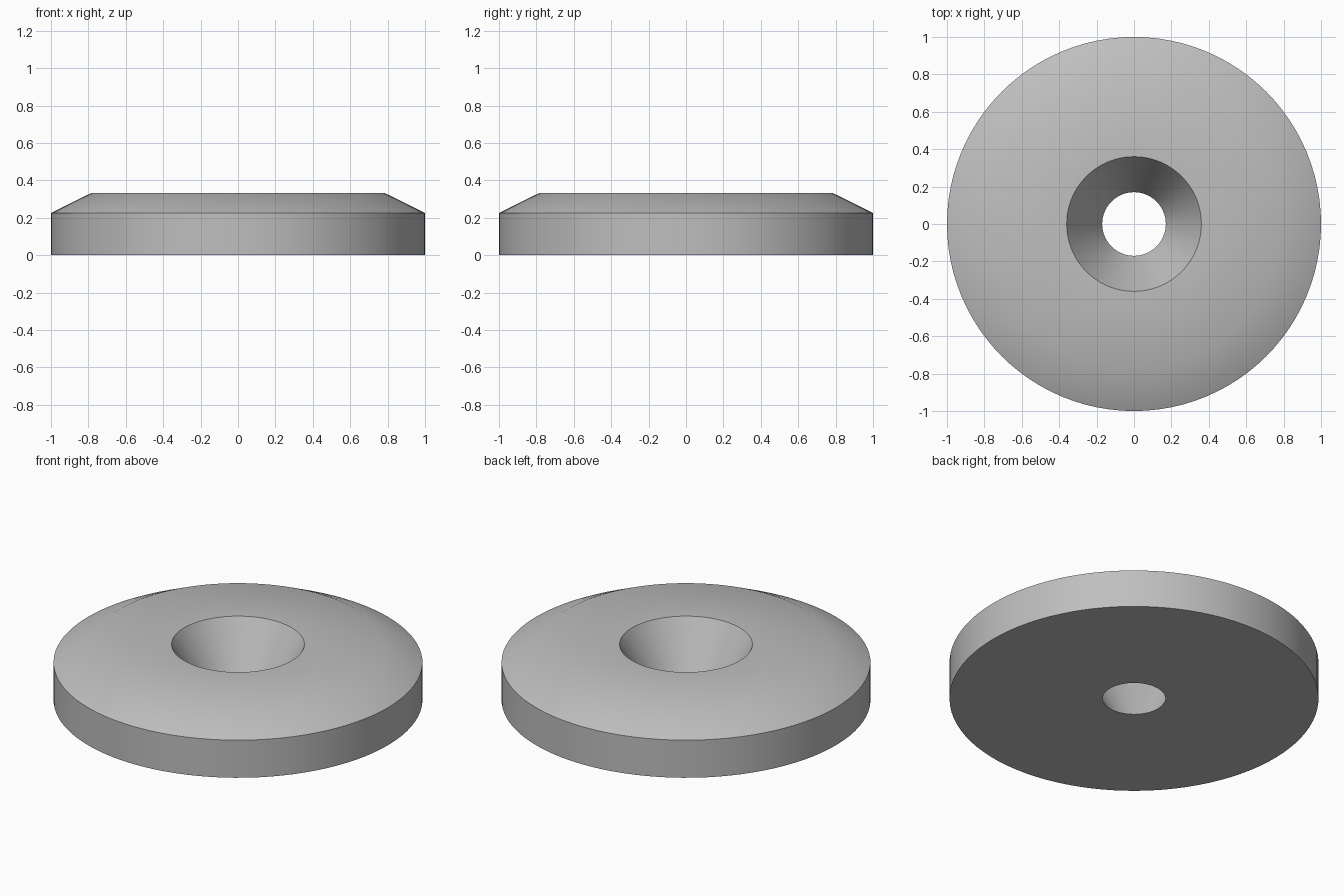
import bpy
import bmesh
import math

cube = bpy.data.objects.get("Cube")
if cube:
    bpy.data.objects.remove(cube, do_unlink=True)

SEGMENTS = 96

# Plain grey metal
grey = bpy.data.materials.new("grey_metal")
grey.use_nodes = True
colour = (0.52, 0.52, 0.52, 1)
grey.diffuse_color = colour
grey.node_tree.nodes["Principled BSDF"].inputs["Base Color"].default_value = colour

# Closed section (radius, height): bottom, outer wall, chamfer, flat top, conical hole
profile = [(0.17, 0), (1, 0), (1, 0.225), (0.783, 0.333), (0.36, 0.333)]


def lathe(name, section, material):
    """Spin a closed section around z into a solid ring."""
    bm = bmesh.new()
    rings = []
    for radius, z in section:
        angles = [math.tau * i / SEGMENTS for i in range(SEGMENTS)]
        rings.append([bm.verts.new((radius * math.cos(a), radius * math.sin(a), z))
                      for a in angles])
    for lower, upper in zip(rings, rings[1:] + rings[:1]):
        for i in range(SEGMENTS):
            j = (i + 1) % SEGMENTS
            bm.faces.new((lower[i], lower[j], upper[j], upper[i]))
    bmesh.ops.recalc_face_normals(bm, faces=bm.faces)
    mesh = bpy.data.meshes.new(name)
    bm.to_mesh(mesh)
    bm.free()
    mesh.materials.append(material)
    obj = bpy.data.objects.new(name, mesh)
    bpy.context.collection.objects.link(obj)
    return obj


# Countersunk washer, smooth over the shallow chamfer and sharp at the rims
washer = lathe("countersunk_washer", profile, grey)
bpy.ops.object.select_all(action="DESELECT")
washer.select_set(True)
bpy.context.view_layer.objects.active = washer
bpy.ops.object.shade_smooth_by_angle(angle=math.radians(30))
